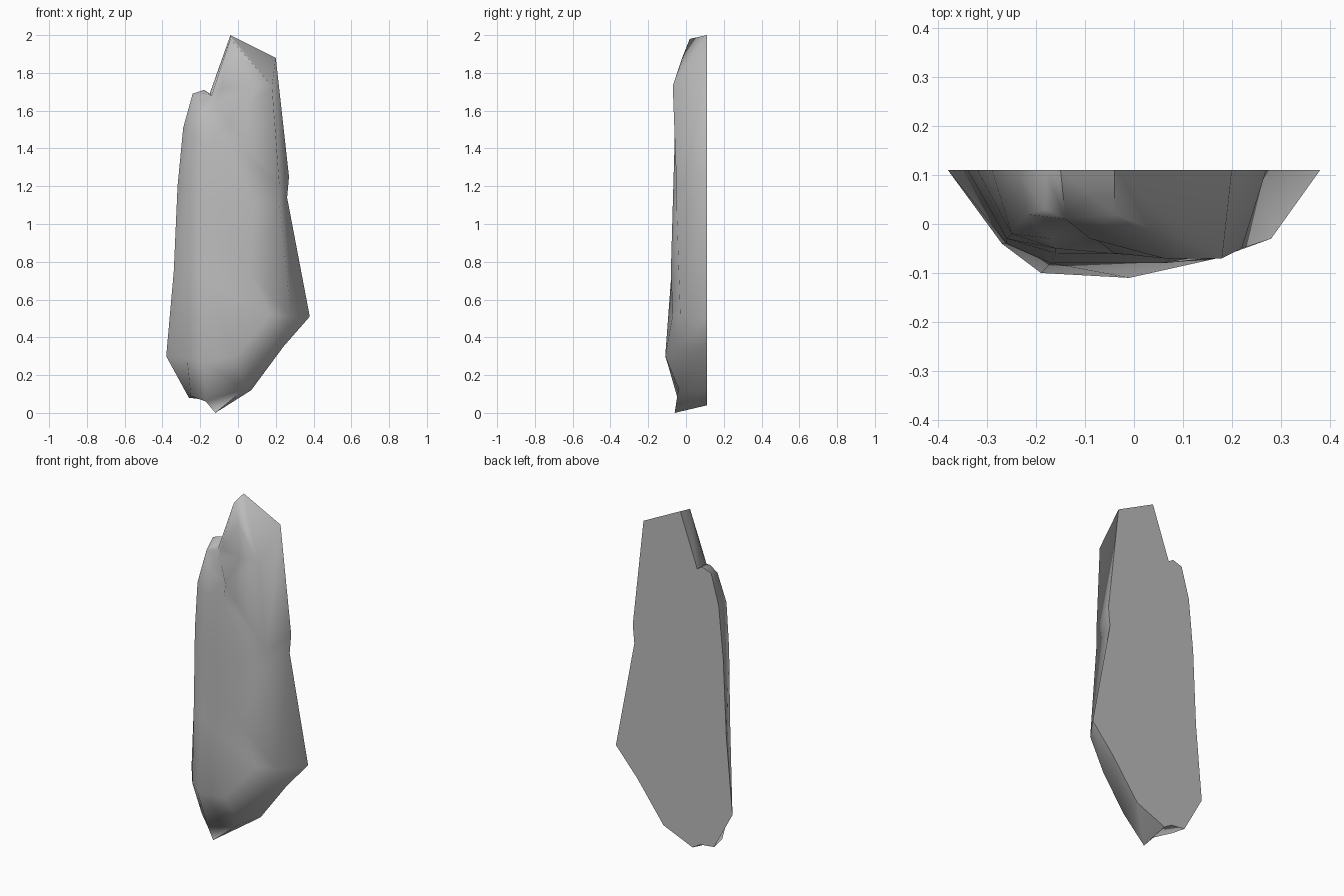
import bpy
import bmesh
from mathutils import Vector
from mathutils.geometry import delaunay_2d_cdt

default_cube = bpy.data.objects.get("Cube")
if default_cube:
    bpy.data.objects.remove(default_cube, do_unlink=True)

BACK = 0.11      # depth of the flat back
UNIT = 0.01      # outlines are given in hundredths

# Each row: back outline x, z, then the matching front rim x, y, z
RIM = [
    (-4, 200, -4, 2, 198), (20, 188, 18, -7, 173),
    (27, 125, 22, -5, 120), (26, 114, 22, -5, 110),
    (38, 51, 28, -3, 51), (24, 35, 18, -4, 33),
    (7, 12, 4, -4, 13), (-12, 4, -12, -6, 0),
    (-17, 7, -17, -4, 6), (-26, 8, -25, 2, 9),
    (-38, 30, -27, -4, 29), (-34, 75, -26, -4, 75),
    (-32, 120, -26, -3, 120), (-29, 151, -25, -2, 147),
    (-24, 169, -22, 2, 165), (-18, 171, -18, 3, 169),
    (-15, 169, -14, 1, 168),
]

# Bulging front face: broad swells, then the crack lip and valley
SWELLS = [
    (-19, -10, 27), (-1, -11, 30), (17, -7, 52), (-17, -8, 70),
    (6, -8, 75), (-16, -6, 110), (8, -7, 110), (-16, -5, 142),
    (6, -7, 172), (2, -2, 188),
]
CRACK = [(-9, -3, 172), (-4, -6, 153), (-12, 0, 164), (-7, -3, 152),
         (-5, -6, 144), (-17, -3, 158)]


def paint(name, rgb):
    mat = bpy.data.materials.new(name)
    mat.use_nodes = True
    mat.diffuse_color = (*rgb, 1)
    mat.node_tree.nodes["Principled BSDF"].inputs["Base Color"].default_value = (*rgb, 1)
    return mat


def build_slab():
    bm = bmesh.new()
    count = len(RIM)
    back = [bm.verts.new((x * UNIT, BACK, z * UNIT)) for x, z, *_ in RIM]
    points = [Vector(row[2:]) * UNIT for row in RIM]
    points += [Vector(p) * UNIT for p in SWELLS + CRACK]
    front = [bm.verts.new(p) for p in points]

    # Flat back and sloping sides
    bm.faces.new(back)
    for i in range(count):
        j = (i + 1) % count
        bm.faces.new((back[i], back[j], front[j], front[i]))

    # Front skin, triangulated inside the rim
    flat = [Vector((p.x, p.z)) for p in points]
    loop = [(i, (i + 1) % count) for i in range(count)]
    _, _, faces, origins, _, _ = delaunay_2d_cdt(flat, loop, [list(range(count))], 1, 1e-5)
    for face in faces:
        bm.faces.new([front[origins[i][0]] for i in face])

    bmesh.ops.recalc_face_normals(bm, faces=bm.faces)
    mesh = bpy.data.meshes.new("rock_slab")
    bm.to_mesh(mesh)
    bm.free()
    slab = bpy.data.objects.new("rock_slab", mesh)
    bpy.context.collection.objects.link(slab)
    return slab


slab = build_slab()
slab.data.materials.append(paint("stone grey", (0.5, 0.5, 0.5)))

# Soft stone front with a crisp back edge
bpy.ops.object.select_all(action="DESELECT")
slab.select_set(True)
bpy.context.view_layer.objects.active = slab
bpy.ops.object.shade_smooth_by_angle(angle=1.2)
